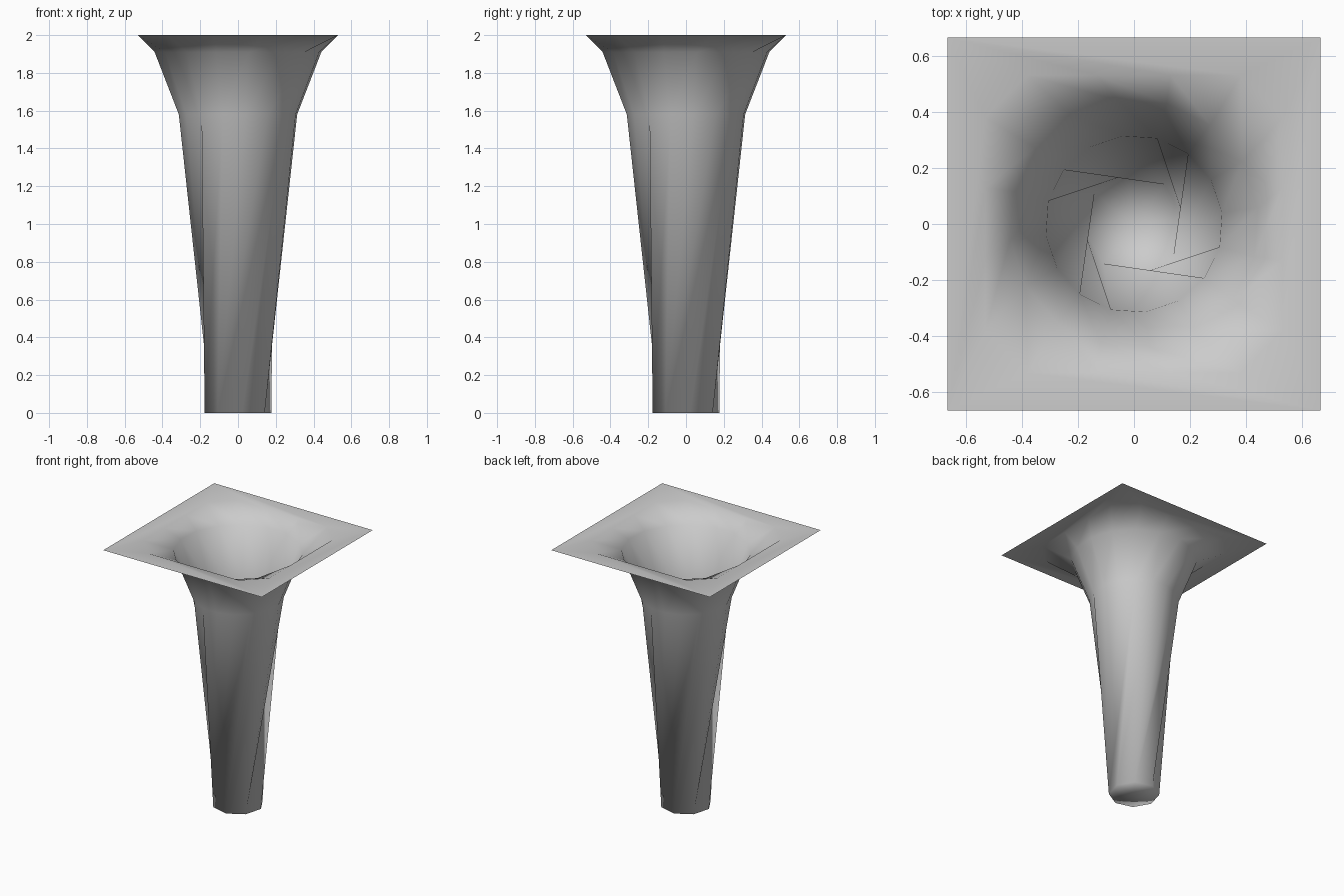
import bpy, bmesh
from math import sin, cos, radians

if "Cube" in bpy.data.objects:
    bpy.data.objects.remove(bpy.data.objects["Cube"])

bm = bmesh.new()
PHASE = 7.4  # all rings are turned slightly off the axes


def ring(count, radius, z):
    step = 360 / count
    return [bm.verts.new((radius * cos(radians(PHASE + step * k)),
                          radius * sin(radians(PHASE + step * k)), z))
            for k in range(count)]


def square_ring(half, ys, z):
    # one side's points repeated round four quarter turns
    pts = []
    for q in range(4):
        c, s = round(cos(radians(90 * q))), round(sin(radians(90 * q)))
        pts += [bm.verts.new((c * half - s * y, s * half + c * y, z)) for y in ys]
    return pts


def bridge(lower, upper):
    n = len(lower)
    for k in range(n):
        bm.faces.new((lower[k], upper[k], upper[(k + 1) % n], lower[(k + 1) % n]))


foot = ring(8, 0.178, 0.0)
throat = ring(16, 0.316, 1.58)
flare = ring(16, 0.445, 1.91)
rim = square_ring(0.53, (-0.38, -0.13, 0.13, 0.38), 2.0)
corners = square_ring(0.665, (0.665,), 2.0)

# closed foot
centre = bm.verts.new((0, 0, 0))
for j in range(8):
    bm.faces.new((centre, foot[j], foot[(j + 1) % 8]))

# twisted shaft: 8 sides at the foot, 16 at the throat, alternating diagonals
for j in range(8):
    b0, b1 = foot[j], foot[(j + 1) % 8]
    t2, t3, t4 = (throat[(2 * j + i) % 16] for i in (2, 3, 4))
    bm.faces.new((b0, t2, t3))
    if j % 2:
        bm.faces.new((b0, t3, t4))
        bm.faces.new((b0, t4, b1))
    else:
        bm.faces.new((b0, t3, b1))
        bm.faces.new((b1, t3, t4))

# flared mouth opening to a chamfered square
bridge(throat, flare)
bridge(flare, rim[2:] + rim[:2])

# flat square plate around the mouth
for q in range(4):
    side = rim[4 * q:4 * q + 4]
    bm.faces.new([corners[q - 1], corners[q]] + side[::-1])
    bm.faces.new((corners[q], rim[(4 * q + 4) % 16], side[3]))

bmesh.ops.recalc_face_normals(bm, faces=bm.faces)
bm.normal_update()
if sum(f.normal.z * f.calc_area() for f in bm.faces) < 0:
    bmesh.ops.reverse_faces(bm, faces=bm.faces)
for f in bm.faces:
    f.smooth = True

mesh = bpy.data.meshes.new("funnel_shaft")
bm.to_mesh(mesh)
bm.free()
obj = bpy.data.objects.new("funnel_shaft", mesh)
bpy.context.collection.objects.link(obj)
